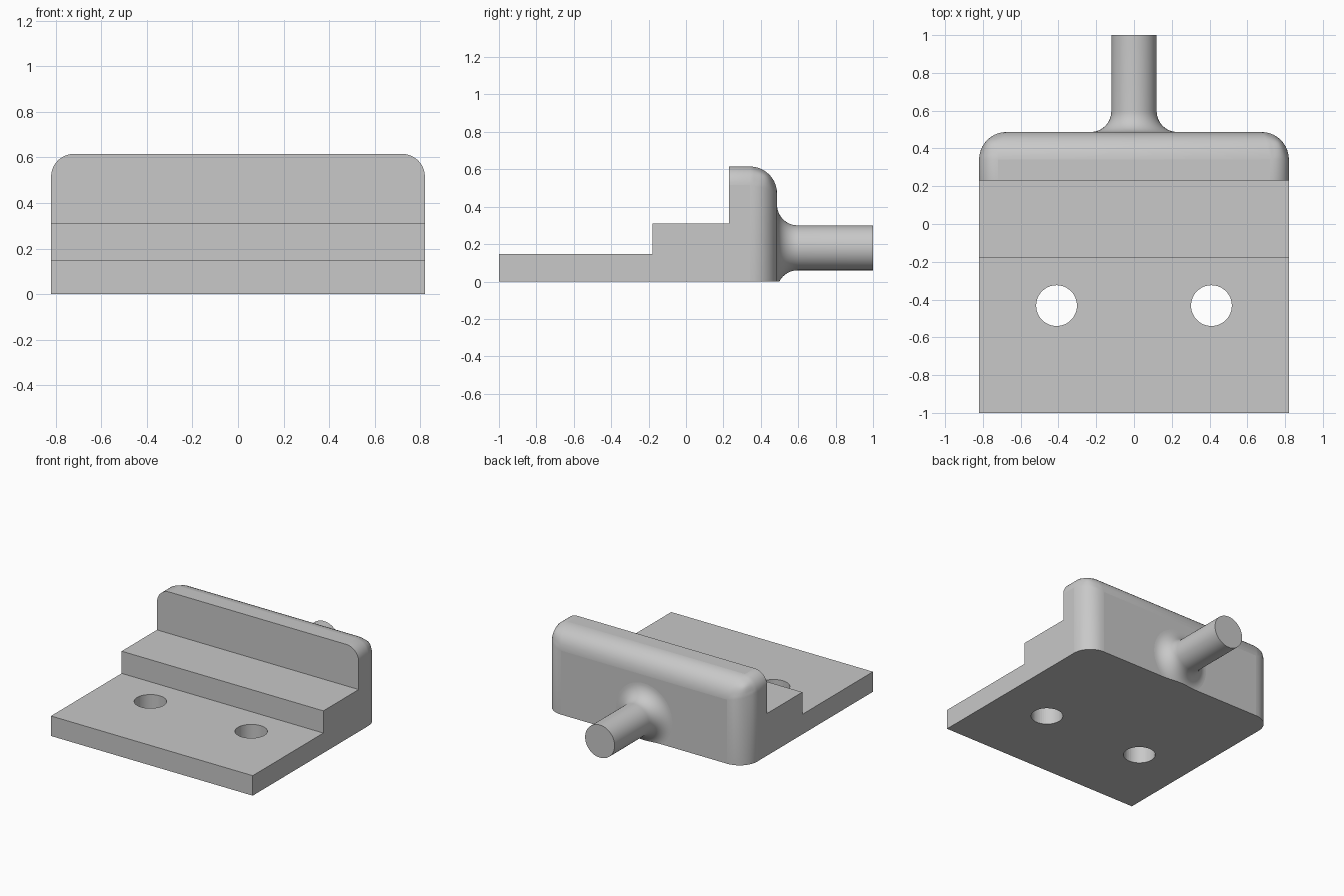
import bpy, bmesh, math
from mathutils import Matrix, Vector

cube = bpy.data.objects.get("Cube")
if cube:
    bpy.data.objects.remove(cube, do_unlink=True)

HALF_W, BACK, TOP = 0.82, 0.487, 0.615
ROUND, SIDE_ROUND = 0.145, 0.10
ROD_R, ROD_Z, FILLET = 0.12, 0.18, 0.11

grey = bpy.data.materials.new("plain_grey")
grey.use_nodes = True
colour = (0.58, 0.58, 0.58, 1)
grey.diffuse_color = colour
grey.node_tree.nodes["Principled BSDF"].inputs["Base Color"].default_value = colour


def make_object(name, bm):
    bmesh.ops.recalc_face_normals(bm, faces=bm.faces)
    mesh = bpy.data.meshes.new(name)
    bm.to_mesh(mesh)
    bm.free()
    mesh.materials.append(grey)
    obj = bpy.data.objects.new(name, mesh)
    bpy.context.collection.objects.link(obj)
    return obj


def smooth(obj):
    bpy.ops.object.select_all(action='DESELECT')
    obj.select_set(True)
    bpy.context.view_layer.objects.active = obj
    bpy.ops.object.shade_smooth_by_angle(angle=math.radians(30))


# Stepped body: side profile extruded across the width
profile = [(-1, 0), (BACK, 0), (BACK, TOP), (0.23, TOP),
           (0.23, 0.31), (-0.18, 0.31), (-0.18, 0.147), (-1, 0.147)]
bm = bmesh.new()
side = bm.faces.new([bm.verts.new((-HALF_W, y, z)) for y, z in profile])
ext = bmesh.ops.extrude_face_region(bm, geom=[side])
bmesh.ops.translate(bm, vec=(2 * HALF_W, 0, 0),
                    verts=[v for v in ext["geom"] if isinstance(v, bmesh.types.BMVert)])

# Mark the back and top edges that are rounded
weight = bm.edges.layers.float.new("bevel_weight_edge")
for e in bm.edges:
    a, b = (v.co for v in e.verts)
    mid, along = (a + b) / 2, b - a
    at_back = mid.y > BACK - 0.01
    at_top = mid.z > TOP - 0.01
    if at_back and (at_top or abs(along.z) > 0.1):
        e[weight] = 1.0
    elif at_top and abs(along.y) > 0.1:
        e[weight] = SIDE_ROUND / ROUND
body = make_object("stepped_body", bm)
bevel = body.modifiers.new("rounding", 'BEVEL')
bevel.limit_method = 'WEIGHT'
bevel.width = ROUND
bevel.segments = 10

# Two screw holes through the base plate
bm = bmesh.new()
for x in (-0.41, 0.41):
    bmesh.ops.create_cone(bm, cap_ends=True, segments=48, radius1=0.108, radius2=0.108,
                          depth=0.6, matrix=Matrix.Translation((x, -0.432, 0.07)))
cutter = make_object("hole_cutter", bm)
cutter.hide_render = True
cutter.hide_set(True)
holes = body.modifiers.new("holes", 'BOOLEAN')
holes.operation = 'DIFFERENCE'
holes.solver = 'EXACT'
holes.object = cutter
smooth(body)

# Rod with a flared root, turned about its own axis
bm = bmesh.new()
outline = [(0, BACK)]
for i in range(13):
    t = math.pi / 2 * i / 12
    outline.append((ROD_R + FILLET * (1 - math.sin(t)), BACK + FILLET * (1 - math.cos(t))))
outline += [(ROD_R, 1), (0, 1)]
verts = [bm.verts.new((r, y, ROD_Z)) for r, y in outline]
edges = [bm.edges.new(pair) for pair in zip(verts, verts[1:])]
bmesh.ops.spin(bm, geom=verts + edges, cent=(0, 0, ROD_Z), axis=(0, 1, 0),
               angle=2 * math.pi, steps=48)
bmesh.ops.remove_doubles(bm, verts=bm.verts, dist=0.0001)
# Trim the flare level with the underside
cut = bmesh.ops.bisect_plane(bm, geom=bm.verts[:] + bm.edges[:] + bm.faces[:],
                             plane_co=Vector((0, 0, 0)), plane_no=Vector((0, 0, -1)),
                             clear_outer=True)
rim = [e for e in cut["geom_cut"] if isinstance(e, bmesh.types.BMEdge)]
bmesh.ops.contextual_create(bm, geom=rim)
smooth(make_object("rear_rod", bm))
